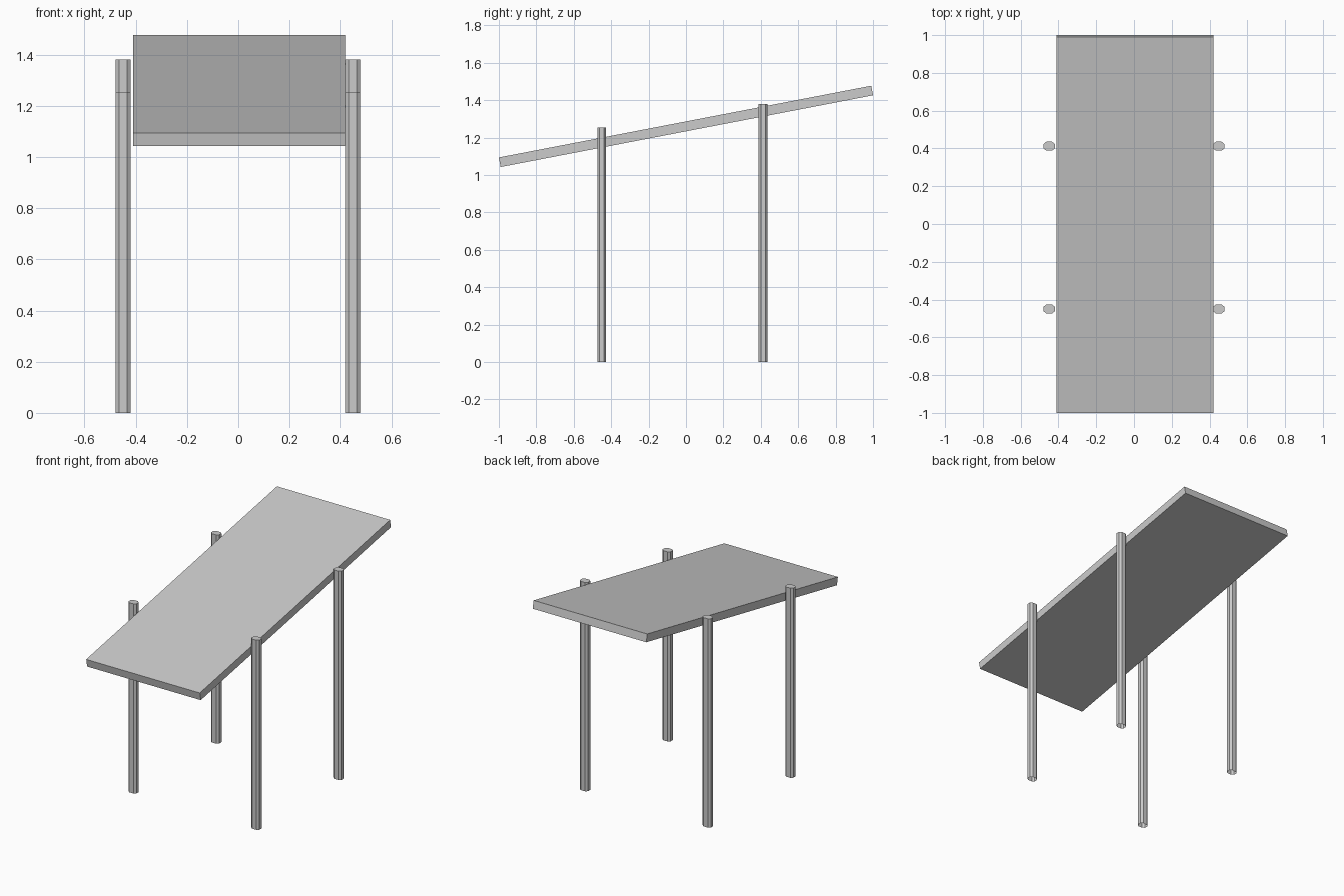
import bpy
import bmesh
from math import radians
from mathutils import Matrix

cube = bpy.data.objects.get("Cube")
if cube:
    bpy.data.objects.remove(cube, do_unlink=True)

# Single grey material
GREY = (0.6, 0.6, 0.6, 1)
grey = bpy.data.materials.new("plain grey")
grey.use_nodes = True
grey.diffuse_color = GREY
grey.node_tree.nodes["Principled BSDF"].inputs["Base Color"].default_value = GREY


def add_object(name, bm, location):
    bmesh.ops.recalc_face_normals(bm, faces=bm.faces)
    mesh = bpy.data.meshes.new(name)
    bm.to_mesh(mesh)
    bm.free()
    mesh.materials.append(grey)
    obj = bpy.data.objects.new(name, mesh)
    obj.location = location
    bpy.context.collection.objects.link(obj)
    return obj


# Tilted roof slab
bm = bmesh.new()
bmesh.ops.create_cube(bm, size=1, matrix=Matrix.Diagonal((0.83, 2.027, 0.052, 1)))
roof = add_object("roof_slab", bm, (0.005, 0, 1.26))
roof.rotation_euler.x = radians(10.9)


# Eight-sided post, closed on top and open underneath
def add_post(name, x, y, height, half_x=0.0295, half_y=0.0235, flat=0.52):
    bm = bmesh.new()
    corners = [(1, flat), (flat, 1), (-flat, 1), (-1, flat),
               (-1, -flat), (-flat, -1), (flat, -1), (1, -flat)]
    rings = [[bm.verts.new((u * half_x, v * half_y, z)) for u, v in corners]
             for z in (0, height)]
    bottom, top = rings
    for i in range(len(corners)):
        j = (i + 1) % len(corners)
        bm.faces.new((bottom[i], bottom[j], top[j], top[i]))
    bm.faces.new(top)
    add_object(name, bm, (x, y, 0))


for side, x in (("left", 0.449), ("right", -0.449)):
    add_post("front_post_" + side, x, -0.45, 1.253)
    add_post("back_post_" + side, x, 0.412, 1.38)
